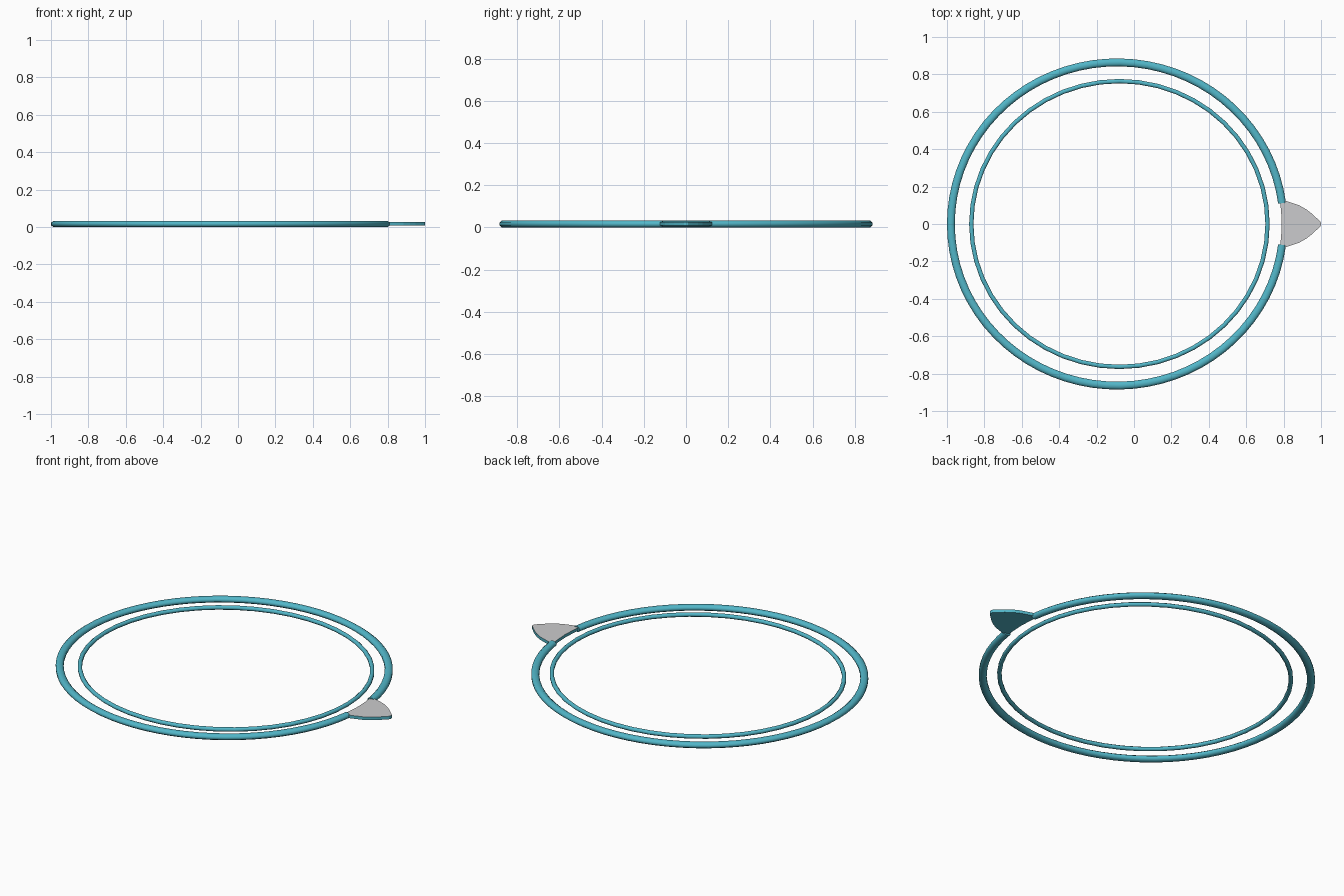
import bpy, bmesh, math

if "Cube" in bpy.data.objects:
    bpy.data.objects.remove(bpy.data.objects["Cube"])


def material(name, rgb):
    m = bpy.data.materials.new(name)
    m.diffuse_color = (*rgb, 1)
    m.use_nodes = True
    m.node_tree.nodes["Principled BSDF"].inputs["Base Color"].default_value = m.diffuse_color
    return m


TEAL = material("teal", (0.085, 0.47, 0.58))
GREY = material("light grey", (0.6, 0.6, 0.61))


def finish(name, bm, mats):
    bmesh.ops.recalc_face_normals(bm, faces=bm.faces)
    me = bpy.data.meshes.new(name)
    bm.to_mesh(me)
    bm.free()
    for m in mats:
        me.materials.append(m)
    ob = bpy.data.objects.new(name, me)
    bpy.context.collection.objects.link(ob)
    return ob


def hoop(name, cx, rx, ry, width, height, z, segs, gap=0.0, sides=8):
    """Elliptical tube; gap is the half angle left open on the +x side."""
    bm = bmesh.new()
    count = segs + 1 if gap else segs
    rings = []
    for i in range(count):
        a = gap + (2 * math.pi - 2 * gap) * i / segs
        ring = []
        for j in range(sides):
            b = 2 * math.pi * (j + 0.5) / sides
            k = 1 / math.cos(math.pi / sides)
            d = k * width / 2 * math.cos(b)
            ring.append(bm.verts.new((cx + (rx + d) * math.cos(a),
                                      (ry + d) * math.sin(a),
                                      z + k * height / 2 * math.sin(b))))
        rings.append(ring)
    for i in range(segs):
        r, s = rings[i], rings[(i + 1) % count]
        for j in range(sides):
            n = (j + 1) % sides
            bm.faces.new((r[j], r[n], s[n], s[j]))
    if gap:
        bm.faces.new(rings[0])
        bm.faces.new(rings[-1])
    ob = finish(name, bm, [TEAL])
    for p in ob.data.polygons:
        p.use_smooth = len(p.vertices) == 4
    return ob


# Outer hoop, open where the pointed tab sits, and the thinner inner hoop
hoop("outer_ring", -0.09, 0.889, 0.864, 0.042, 0.032, 0.016, 72, math.radians(7.4))
hoop("inner_ring", -0.078, 0.792, 0.764, 0.023, 0.022, 0.016, 48)

# Pointed tab: half outline mirrored in y, grey top and teal underside
half = [(0.998, 0.010), (0.978, 0.030), (0.95, 0.056), (0.92, 0.079),
        (0.885, 0.099), (0.845, 0.113), (0.803, 0.126), (0.782, 0.115), (0.787, 0.06)]
outline = [(1.0, 0)] + half + [(0.790, 0)] + [(x, -y) for x, y in reversed(half)]
bm = bmesh.new()
base = bm.faces.new([bm.verts.new((x, y, 0.008)) for x, y in outline])
top = bmesh.ops.extrude_face_region(bm, geom=[base], use_keep_orig=True)["geom"]
for v in top:
    if isinstance(v, bmesh.types.BMVert):
        v.co.z = 0.026
bm.normal_update()
for f in bm.faces:
    f.material_index = 1 if min(v.co.z for v in f.verts) > 0.02 else 0
finish("pointed_tab", bm, [TEAL, GREY])
